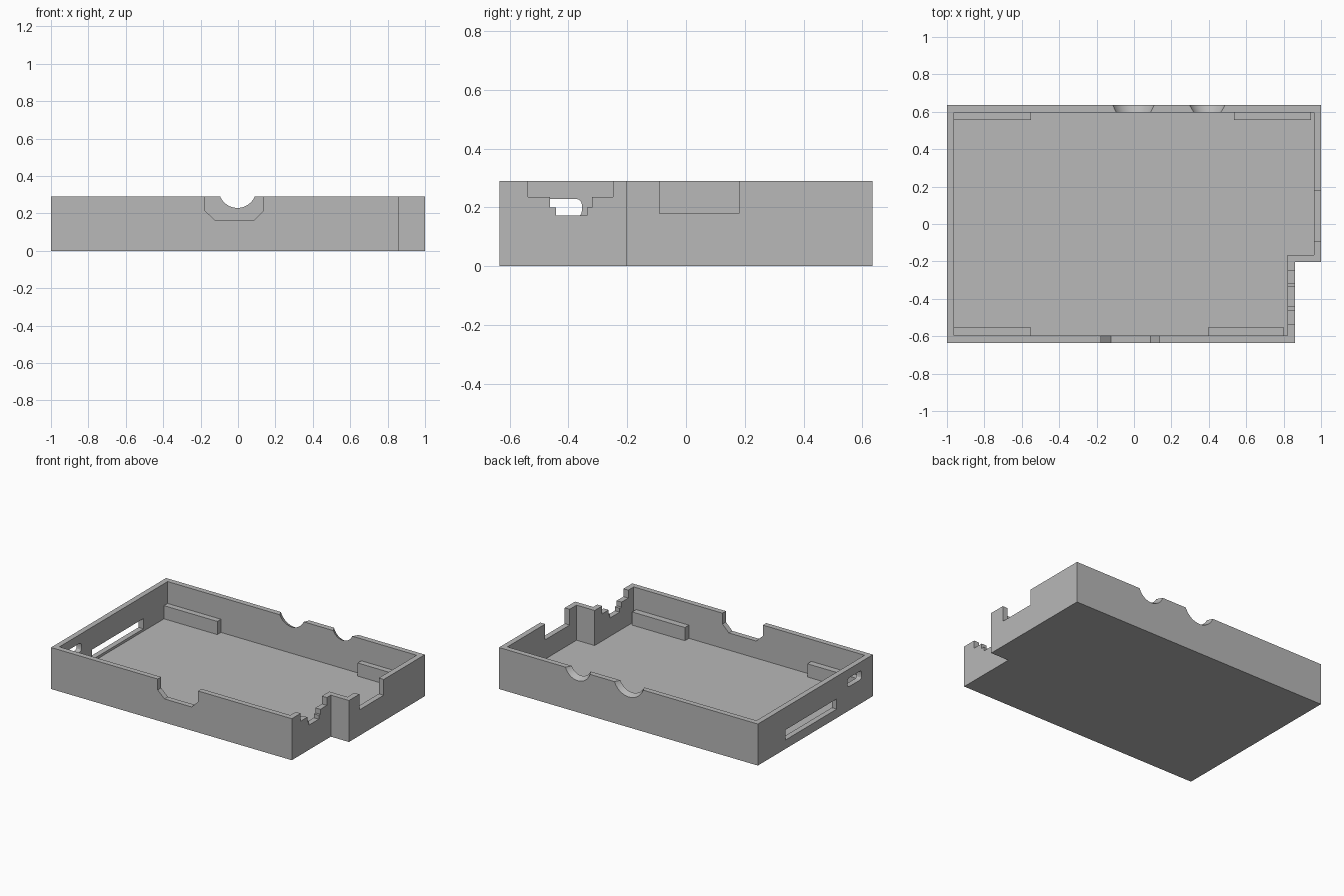
import bpy, bmesh, math
from mathutils import Matrix, Vector

cube = bpy.data.objects.get("Cube")
if cube:
    bpy.data.objects.remove(cube, do_unlink=True)

grey = bpy.data.materials.new("plain grey")
grey.use_nodes = True
grey.diffuse_color = (0.48, 0.48, 0.48, 1)
grey.node_tree.nodes["Principled BSDF"].inputs["Base Color"].default_value = (0.48, 0.48, 0.48, 1)

HEIGHT, FLOOR, WALL = 0.29, 0.045, 0.038
OVER = 0.4  # how far the cutters rise above the rim


def add_object(name, bm):
    bmesh.ops.recalc_face_normals(bm, faces=bm.faces)
    mesh = bpy.data.meshes.new(name)
    bm.to_mesh(mesh)
    bm.free()
    mesh.materials.append(grey)
    obj = bpy.data.objects.new(name, mesh)
    bpy.context.scene.collection.objects.link(obj)
    return obj


def prism(name, profile, axis, start, end):
    """Extrude a flat profile along x, y or z from start to end."""
    place = {"x": lambda a, b: (start, a, b),
             "y": lambda a, b: (a, start, b),
             "z": lambda a, b: (a, b, start)}[axis]
    bm = bmesh.new()
    face = bm.faces.new([bm.verts.new(place(a, b)) for a, b in profile])
    grown = bmesh.ops.extrude_face_region(bm, geom=[face])
    step = Vector([end - start if axis == k else 0 for k in "xyz"])
    bmesh.ops.translate(bm, vec=step, verts=[v for v in grown["geom"] if isinstance(v, bmesh.types.BMVert)])
    return add_object(name, bm)


def rect(a0, a1, b0, b1):
    return [(a0, b0), (a1, b0), (a1, b1), (a0, b1)]


def rounded(a0, a1, b0, b1, r):
    """Rectangle with rounded corners."""
    corners = [(a1 - r, b1 - r), (a0 + r, b1 - r), (a0 + r, b0 + r), (a1 - r, b0 + r)]
    return [(a + r * math.cos(math.radians(90 * i + 30 * k)),
             b + r * math.sin(math.radians(90 * i + 30 * k)))
            for i, (a, b) in enumerate(corners) for k in range(4)]


def outline(inset):
    """Tray plan with the stepped-in front left corner."""
    left, front, back = -1 + inset, -0.635 + inset, 0.635 - inset
    return [(left, front), (0.86 - inset, front), (0.86 - inset, -0.204 + inset),
            (1 - inset, -0.204 + inset), (1 - inset, back), (left, back)]


def cone_cutter(name, x, z, r_in, r_out):
    """Tapered round notch through the back wall, wider outside."""
    bm = bmesh.new()
    bmesh.ops.create_cone(bm, cap_ends=True, segments=64, radius1=r_in, radius2=r_out, depth=0.056,
                          matrix=Matrix.Translation((x, 0.617, z)) @ Matrix.Rotation(-math.pi / 2, 4, "X"))
    return add_object(name, bm)


# Tray body
tray = prism("tray_body", outline(0), "z", 0, HEIGHT)

# Openings
stepped = [(-0.537, OVER), (-0.537, 0.235), (-0.463, 0.235), (-0.463, 0.2), (-0.442, 0.2), (-0.442, 0.173),
           (-0.337, 0.173), (-0.337, 0.2), (-0.32, 0.2), (-0.32, 0.235), (-0.248, 0.235), (-0.248, OVER)]
chamfered = [(-0.176, OVER), (-0.176, 0.214), (-0.124, 0.165), (0.087, 0.165), (0.136, 0.214), (0.136, OVER)]
cutters = [
    prism("cavity_cutter", outline(WALL), "z", FLOOR, OVER),
    prism("front_notch_cutter", chamfered, "y", -0.7, -0.56),
    prism("stepped_notch_cutter", stepped, "x", 0.79, 0.9),
    prism("side_notch_cutter", rect(-0.09, 0.18, 0.18, OVER), "x", 0.93, 1.05),
    prism("long_slot_cutter", rect(-0.235, 0.33, 0.062, 0.133), "x", -1.05, -0.93),
    prism("small_slot_cutter", rounded(-0.51, -0.354, 0.167, 0.229, 0.02), "x", -1.05, -0.93),
    cone_cutter("large_round_cutter", -0.003, 0.33, 0.097, 0.122),
    cone_cutter("small_round_cutter", 0.392, 0.32, 0.074, 0.105),
]
for cutter in cutters:
    cut = tray.modifiers.new(cutter.name, "BOOLEAN")
    cut.operation, cut.solver, cut.object = "DIFFERENCE", "EXACT", cutter
    cutter.hide_render = True

# Bake the cuts and drop the cutters
bpy.context.view_layer.update()
baked = bpy.data.meshes.new_from_object(tray.evaluated_get(bpy.context.evaluated_depsgraph_get()))
tray.modifiers.clear()
tray.data = baked
for cutter in cutters:
    bpy.data.objects.remove(cutter, do_unlink=True)

# Support ledges along the front and back walls
for name, x0, x1, y0, y1 in [("back_right_ledge", -0.97, -0.55, 0.557, 0.61),
                             ("back_left_ledge", 0.535, 0.947, 0.557, 0.61),
                             ("front_right_ledge", -0.97, -0.55, -0.61, -0.553),
                             ("front_left_ledge", 0.396, 0.803, -0.61, -0.553)]:
    prism(name, rect(x0, x1, y0, y1), "z", 0.03, 0.137)

# Smooth the round notches, keep the edges sharp
for obj in bpy.context.selected_objects:
    obj.select_set(False)
tray.select_set(True)
bpy.context.view_layer.objects.active = tray
bpy.ops.object.shade_smooth_by_angle(angle=math.radians(20))
